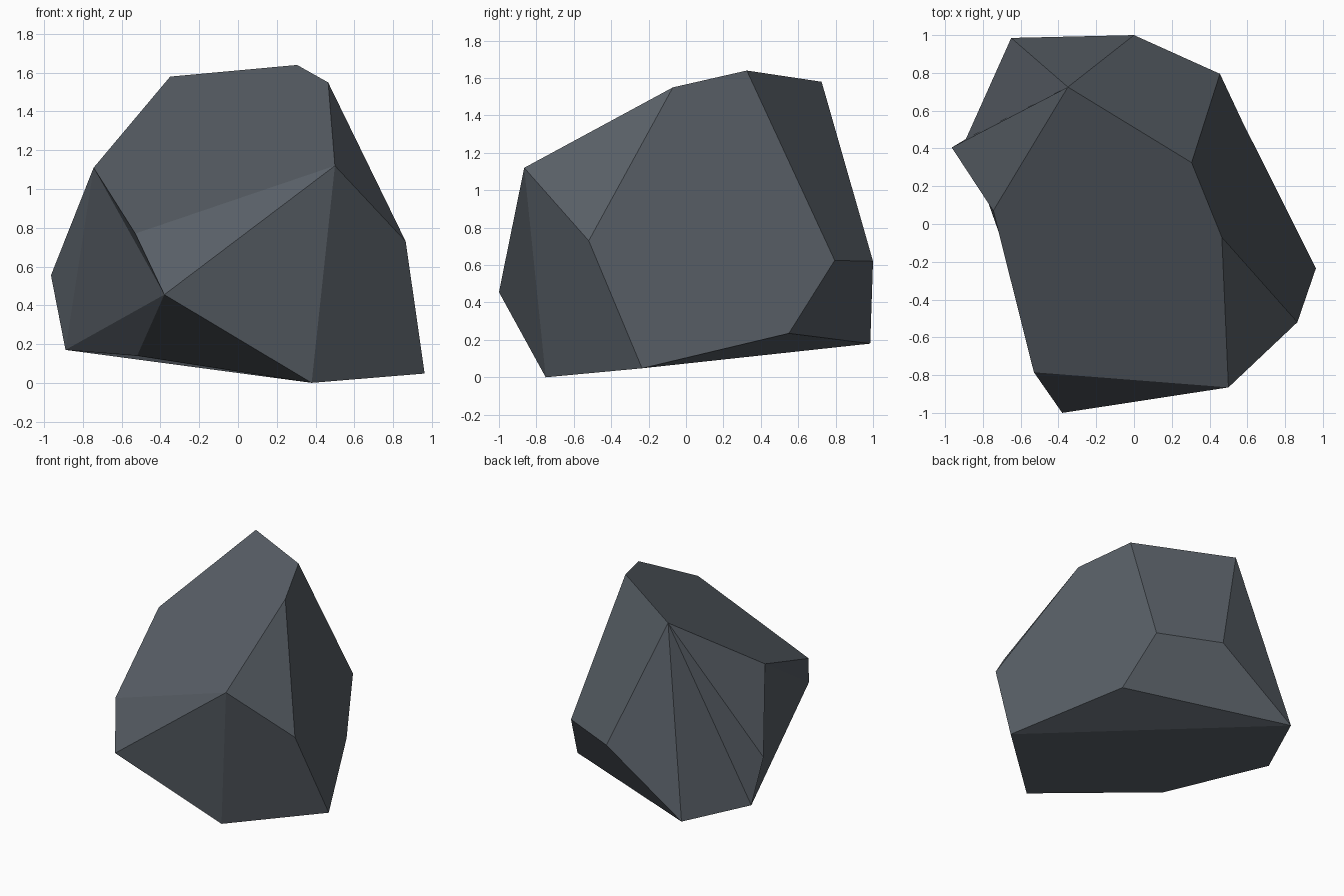
import bpy, bmesh

if "Cube" in bpy.data.objects:
    bpy.data.objects.remove(bpy.data.objects["Cube"])

# Corner points of the rock
corners = dict(
    crown_back=(-0.35, 0.725, 1.58), crown_mid=(0.305, 0.325, 1.64), crown_right=(0.465, -0.07, 1.55),
    shoulder_left=(-0.745, 0.07, 1.11), shoulder_front=(0.50, -0.865, 1.12), brow_left=(-0.53, -0.785, 0.77),
    nose=(-0.38, -1.0, 0.455), side_right=(0.865, -0.52, 0.73),
    back_right=(0.455, 0.795, 0.625), back_mid=(0.0, 1.0, 0.62), back_left=(-0.65, 0.985, 0.18),
    foot_right=(0.963, -0.235, 0.048), foot_front=(0.38, -0.75, 0.0), foot_back=(0.57, 0.55, 0.235),
    foot_left=(-0.52, -0.29, 0.14), heel_left=(-0.89, 0.45, 0.17), side_left=(-0.965, 0.405, 0.555),
)

# Flat facets, each named by the corners around it
facets = [
    # sloping top and brow
    "shoulder_left brow_left shoulder_front crown_right crown_mid crown_back",
    "brow_left nose shoulder_front",
    # front and front right
    "nose foot_front shoulder_front",
    "nose foot_left foot_front",
    "shoulder_front foot_front foot_right side_right",
    "crown_right shoulder_front side_right",
    # right side and back
    "crown_right side_right foot_right foot_back back_right crown_mid",
    "crown_mid back_right back_mid crown_back",
    "back_mid back_right foot_back back_left",
    "back_left foot_back foot_right",
    "crown_back back_mid back_left",
    # back left
    "crown_back side_left shoulder_left",
    "crown_back heel_left side_left",
    "crown_back back_left heel_left",
    # left side
    "shoulder_left side_left heel_left",
    "shoulder_left heel_left nose",
    "shoulder_left nose brow_left",
    "nose heel_left foot_left",
    # underside
    "foot_right foot_front foot_left heel_left back_left",
]

bm = bmesh.new()
vert = {name: bm.verts.new(co) for name, co in corners.items()}
for facet in facets:
    bm.faces.new([vert[name] for name in facet.split()])
bmesh.ops.recalc_face_normals(bm, faces=list(bm.faces))

mesh = bpy.data.meshes.new("rock")
bm.to_mesh(mesh)
bm.free()

# Stone colour
stone = bpy.data.materials.new("slate grey")
stone.diffuse_color = (0.097, 0.113, 0.132, 1.0)
stone.use_nodes = True
stone.node_tree.nodes["Principled BSDF"].inputs["Base Color"].default_value = stone.diffuse_color
mesh.materials.append(stone)

rock = bpy.data.objects.new("rock", mesh)
bpy.context.collection.objects.link(rock)
